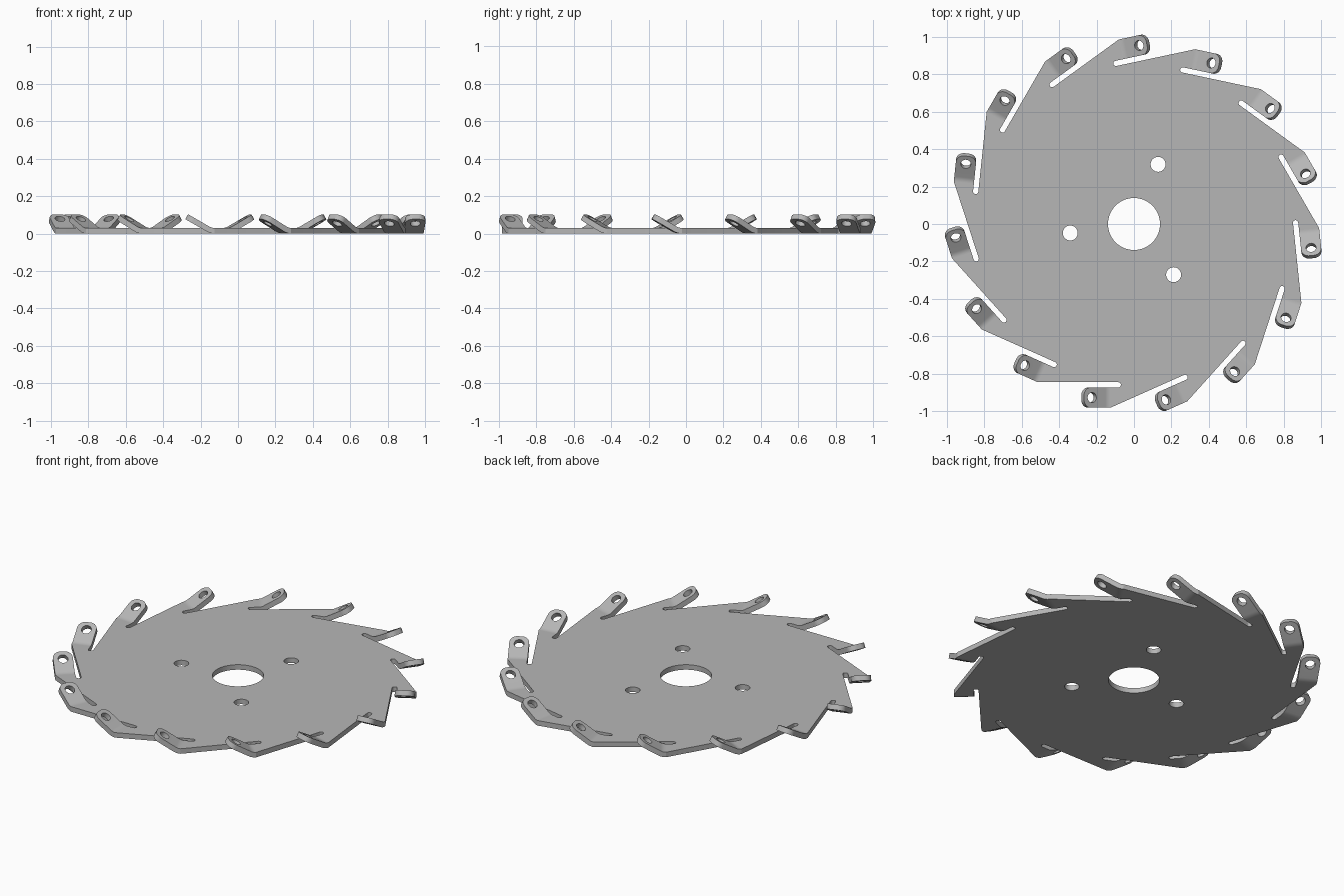
import bpy, bmesh
from math import sin, cos, pi, radians
from mathutils import Vector, Matrix

if "Cube" in bpy.data.objects:
    bpy.data.objects.remove(bpy.data.objects["Cube"])

TEETH = 15
STEP = 2 * pi / TEETH
THICK = 0.03
SLOT_IN, SLOT_OUT = -0.846, -0.874     # slot sides
SLOT_X, SLOT_R = -0.084, 0.014         # slot end
TAB_Y = -0.982                         # outer edge of a tab
# tooth corner lies on the line of the neighbouring slot
ROOT_X = (TAB_Y * cos(STEP) - SLOT_IN) / sin(STEP)
BEND_R, BEND = 0.055, radians(30)
TAB_LEN, TAB_ROUND, HOLE_AT = 0.168, 0.042, 0.119

steel = bpy.data.materials.new("grey steel")
steel.use_nodes = True
colour = (0.47, 0.47, 0.47, 1)
steel.diffuse_color = colour
steel.node_tree.nodes["Principled BSDF"].inputs["Base Color"].default_value = colour


def arc(cx, cy, r, start, end, n):
    return [(cx + r * cos(start + (end - start) * i / n),
             cy + r * sin(start + (end - start) * i / n)) for i in range(n + 1)]


def circle(cx, cy, r, n=32):
    return arc(cx, cy, r, 0, 2 * pi, n)[:-1]


def plate(loops):
    """Flat sheet with holes, the first loop being the outline."""
    bm = bmesh.new()
    edges = []
    for loop in loops:
        vs = [bm.verts.new((x, y, 0)) for x, y in loop]
        edges += [bm.edges.new((vs[i - 1], vs[i])) for i in range(len(vs))]
    bmesh.ops.triangle_fill(bm, edges=edges, use_beauty=True, normal=(0, 0, 1))
    out = bmesh.ops.extrude_face_region(bm, geom=bm.faces[:])
    top = [g for g in out["geom"] if isinstance(g, bmesh.types.BMVert)]
    bmesh.ops.translate(bm, verts=top, vec=(0, 0, THICK))
    return bm


def finish(bm, name):
    bmesh.ops.recalc_face_normals(bm, faces=bm.faces[:])
    me = bpy.data.meshes.new(name)
    bm.to_mesh(me)
    bm.free()
    me.materials.append(steel)
    ob = bpy.data.objects.new(name, me)
    bpy.context.collection.objects.link(ob)
    bpy.ops.object.select_all(action='DESELECT')
    bpy.context.view_layer.objects.active = ob
    ob.select_set(True)
    bpy.ops.object.shade_smooth_by_angle(angle=radians(23))
    return ob


# disc with slots, centre hole and three bolt holes
tooth = [(ROOT_X, TAB_Y), (ROOT_X, SLOT_OUT)]
tooth += arc(SLOT_X, (SLOT_IN + SLOT_OUT) / 2, SLOT_R, -pi / 2, pi / 2, 12)
outline = []
for k in range(TEETH):
    turn = Matrix.Rotation(-k * STEP, 2)
    outline += [tuple(turn @ Vector(p)) for p in tooth]
bolts = [radians(68 + 120 * i) for i in range(3)]
holes = [circle(0, 0, 0.139, 64)]
holes += [circle(0.344 * cos(a), 0.344 * sin(a), 0.04) for a in bolts]
finish(plate([outline] + holes), "slotted_disc")

# tab: rounded strip with a hole, bent upward from its root
end = ROOT_X - TAB_LEN + TAB_ROUND
strip = [(ROOT_X, TAB_Y), (ROOT_X, SLOT_OUT)]
strip += arc(end, SLOT_OUT - TAB_ROUND, TAB_ROUND, pi / 2, pi, 10)
strip += arc(end, TAB_Y + TAB_ROUND, TAB_ROUND, pi, 1.5 * pi, 10)
bm = plate([strip, circle(ROOT_X - HOLE_AT, (TAB_Y + SLOT_OUT) / 2, 0.027)])
mid_r = BEND_R + THICK / 2
for i in range(1, 7):
    bmesh.ops.bisect_plane(bm, geom=bm.verts[:] + bm.edges[:] + bm.faces[:], dist=1e-5,
                           plane_co=(ROOT_X - mid_r * BEND * i / 6, 0, 0), plane_no=(1, 0, 0))
centre = THICK + BEND_R
for v in bm.verts:
    along = ROOT_X - v.co.x
    a = min(along / mid_r, BEND)
    rest = along - mid_r * a
    r = centre - v.co.z
    v.co.x = ROOT_X - sin(a) * r - rest * cos(a)
    v.co.z = centre - cos(a) * r + rest * sin(a)
tab = finish(bm, "bent_tab")
for k in range(1, TEETH):
    copy = tab.copy()
    copy.name = f"bent_tab_{k + 1}"
    copy.rotation_euler.z = k * STEP
    bpy.context.collection.objects.link(copy)
